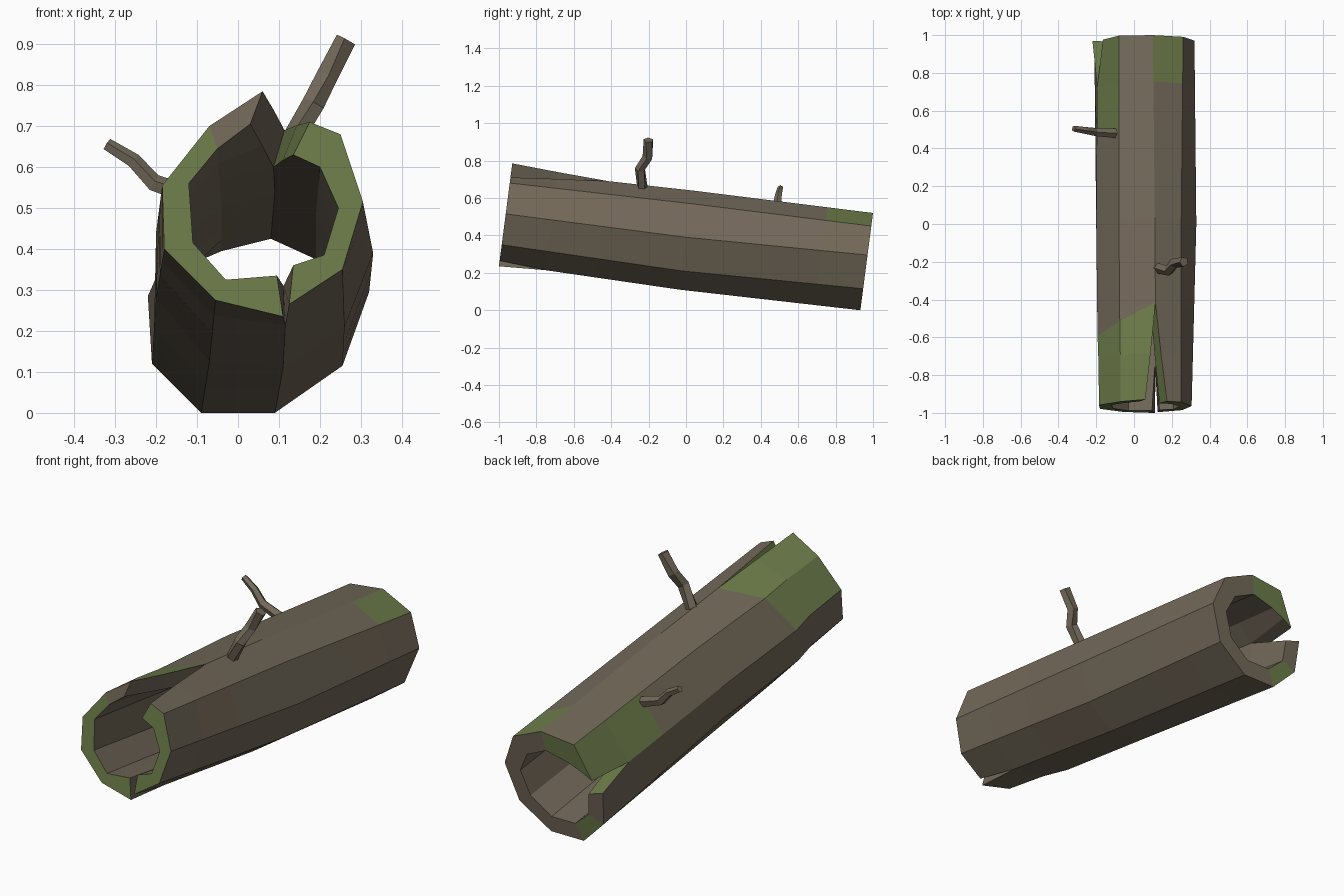
import bpy, bmesh
from mathutils import Vector

cube = bpy.data.objects.get("Cube")
if cube:
    bpy.data.objects.remove(cube, do_unlink=True)


def make_material(name, color):
    mat = bpy.data.materials.new(name)
    mat.use_nodes = True
    mat.diffuse_color = color
    bsdf = next(n for n in mat.node_tree.nodes if n.type == 'BSDF_PRINCIPLED')
    bsdf.inputs["Base Color"].default_value = color
    bsdf.inputs["Roughness"].default_value = 0.9
    return mat


bark = make_material("bark_brown", (0.17, 0.14, 0.10, 1))
moss = make_material("moss_green", (0.15, 0.20, 0.068, 1))
BARK, MOSS = 0, 1


def finish(bm, name):
    bmesh.ops.remove_doubles(bm, verts=bm.verts, dist=0.0005)
    bmesh.ops.recalc_face_normals(bm, faces=bm.faces)
    mesh = bpy.data.meshes.new(name)
    bm.to_mesh(mesh)
    bm.free()
    mesh.materials.append(bark)
    mesh.materials.append(moss)
    obj = bpy.data.objects.new(name, mesh)
    bpy.context.collection.objects.link(obj)
    return obj


# Cross-sections (x, z), running from the top over the -x side and round.
# Each split corner appears twice, once for each lip of the crack.
outer_front = [(.06, .785), (-.07, .70), (-.185, .555), (-.185, .555), (-.18, .40), (-.055, .275),
               (.11, .235), (.125, .265), (.255, .35), (.305, .515), (.25, .68), (.175, .71)]
outer_mid = [(.11, .64), (-.08, .61), (-.2, .44), (-.2, .44), (-.2, .28), (-.07, .125),
             (.11, .11), (.11, .11), (.26, .21), (.33, .39), (.25, .57), (.11, .64)]
outer_back = [(.1, .52), (-.08, .50), (-.165, .335), (-.22, .285), (-.21, .12), (-.09, 0),
              (.09, 0), (.09, 0), (.255, .115), (.32, .295), (.26, .45), (.1, .52)]
inner_front = [(.03, .705), (-.05, .645), (-.12, .56), (-.12, .56), (-.11, .415), (-.03, .325),
               (.095, .335), (.135, .36), (.21, .385), (.245, .50), (.20, .60), (.135, .63)]
inner_mid = [(.09, .54), (-.04, .50), (-.12, .44), (-.12, .44), (-.12, .28), (-.04, .2),
             (.1, .2), (.1, .2), (.2, .27), (.24, .39), (.19, .48), (.09, .54)]
inner_back = [(.08, .425), (-.04, .395), (-.11, .365), (-.14, .26), (-.13, .15), (-.05, .08),
              (.08, .08), (.08, .08), (.19, .16), (.235, .28), (.19, .375), (.08, .425)]
N = len(outer_front)
FRONT, BACK, SLANT = -0.967, 0.966, -0.45
stations = [FRONT, -0.72, SLANT, 0, 0.45, 0.72, BACK]
LAST = len(stations) - 1

# Crack openness per station, keyed by the first corner of each split pair
cracks = {11: {0: 1, 1: 0.65},
          2: {LAST: 1},
          6: {0: 1}}


def section(front, mid, back, j, slanted):
    s = stations[j]
    end, t = (front, s / FRONT) if s < 0 else (back, s / BACK)
    pts = [Vector(m).lerp(Vector(e), t) for m, e in zip(mid, end)]
    for i, opening in cracks.items():
        k = (i + 1) % N
        centre, half = (pts[i] + pts[k]) / 2, (pts[i] - pts[k]) / 2
        pts[i] = centre + half * opening.get(j, 0)
        pts[k] = centre - half * opening.get(j, 0)
    # The rings lean with the slope of the log
    axis_z = 0.375 - 0.12 * s
    ring = []
    for x, z in pts:
        y = s + 0.13 * (z - axis_z)
        if slanted and s == SLANT:
            y += 0.5 * min(0, x - 0.11)
        ring.append((x, y, z))
    return ring


def outer_color(i, j):
    # Moss patches on the upper flanks at both ends
    front_patch = i in (0, 1) and j < 2
    left_patch = i == 1 and j >= 4
    right_patch = i == 10 and j >= 5
    return MOSS if front_patch or left_patch or right_patch else BARK


# Hollow log: outer shell, inner shell, crack walls and end rims
bm = bmesh.new()
outer = [[bm.verts.new(p) for p in section(outer_front, outer_mid, outer_back, j, True)]
         for j in range(LAST + 1)]
inner = [[bm.verts.new(p) for p in section(inner_front, inner_mid, inner_back, j, False)]
         for j in range(LAST + 1)]


def quad(verts, color):
    bm.faces.new(verts).material_index = color


for j in range(LAST):
    for i in range(N):
        k = (i + 1) % N
        if i not in cracks:
            for shell, color in ((outer, outer_color(i, j)), (inner, BARK)):
                quad((shell[j][i], shell[j][k], shell[j + 1][k], shell[j + 1][i]), color)
        elif j in cracks[i] or j + 1 in cracks[i]:
            for c, color in ((i, MOSS if i == 11 else BARK), (k, MOSS if i == 2 else BARK)):
                quad((outer[j][c], outer[j + 1][c], inner[j + 1][c], inner[j][c]), color)

for i in range(N):
    if i in cracks:
        continue
    k = (i + 1) % N
    for j, color in ((0, BARK if i == 0 else MOSS), (LAST, MOSS if i in (0, 1, 4) else BARK)):
        quad((outer[j][i], outer[j][k], inner[j][k], inner[j][i]), color)
finish(bm, "hollow_log")


# Crooked twigs
def make_twig(name, path, base_radius, tip_radius, sides=5):
    tw = bmesh.new()
    path = [Vector(p) for p in path]
    rings = []
    for n, p in enumerate(path):
        ahead = path[min(n + 1, len(path) - 1)] - path[max(n - 1, 0)]
        turn = ahead.to_track_quat('Z', 'Y').to_matrix().to_4x4()
        turn.translation = p
        radius = base_radius + (tip_radius - base_radius) * n / (len(path) - 1)
        made = bmesh.ops.create_circle(tw, segments=sides, radius=radius, matrix=turn)
        rings.append(made["verts"])
    for a, b in zip(rings, rings[1:]):
        for i in range(sides):
            k = (i + 1) % sides
            tw.faces.new((a[i], a[k], b[k], b[i]))
    tw.faces.new(rings[0])
    tw.faces.new(rings[-1])
    finish(tw, name)


make_twig("right_twig", [(.11, -.23, .62), (.185, -.245, .755), (.215, -.205, .82), (.265, -.2, .91)],
          0.03, 0.027)
make_twig("left_twig", [(-.09, .48, .52), (-.205, .487, .56), (-.255, .495, .615), (-.32, .505, .655)],
          0.026, 0.016)
